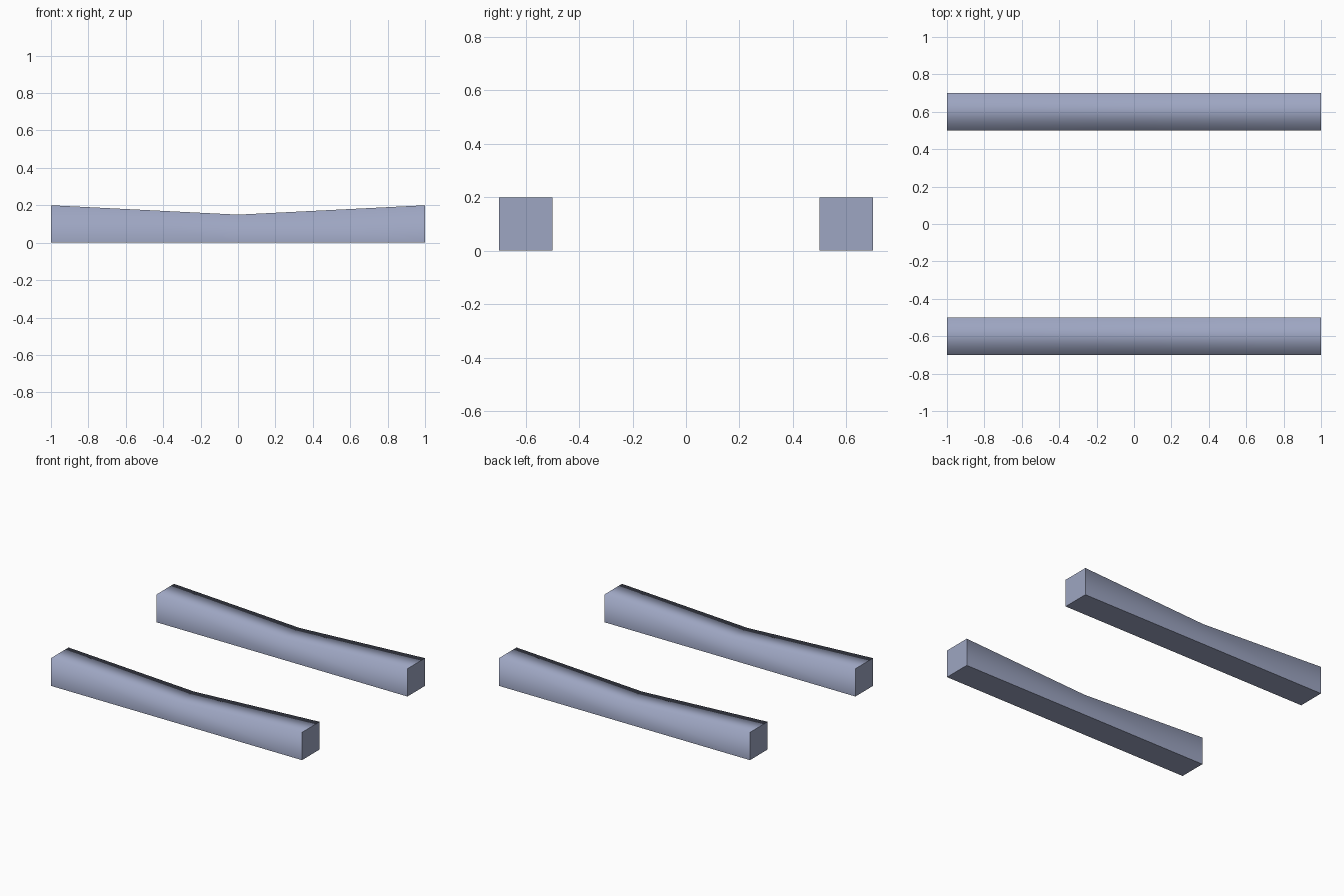
import bpy, bmesh

if "Cube" in bpy.data.objects:
    bpy.data.objects.remove(bpy.data.objects["Cube"])

# Single flat colour
mat = bpy.data.materials.new("blue_grey")
mat.diffuse_color = (0.34, 0.38, 0.54, 1)
mat.use_nodes = True
mat.node_tree.nodes["Principled BSDF"].inputs["Base Color"].default_value = mat.diffuse_color

# Lengthwise stations of a rail: (x, height), dipping in the middle
STATIONS = [(-1, 0.20), (0, 0.15), (1, 0.20)]


def make_rail(name, y0, y1):
    bm = bmesh.new()
    rings = [[bm.verts.new(p) for p in
              ((x, y0, 0), (x, y1, 0), (x, y1, h), (x, y0, h))]
             for x, h in STATIONS]
    # side walls between stations
    for a, b in zip(rings, rings[1:]):
        for i in range(4):
            j = (i + 1) % 4
            bm.faces.new((a[i], b[i], b[j], a[j]))
    # end caps
    bm.faces.new(rings[0])
    bm.faces.new(rings[-1])
    bmesh.ops.recalc_face_normals(bm, faces=bm.faces)
    # long sides and top blend smoothly; ends and base stay crisp
    bm.normal_update()
    for f in bm.faces:
        f.smooth = abs(f.normal.x) < 0.9 and f.normal.z > -0.9
    for e in bm.edges:
        if any(not f.smooth for f in e.link_faces):
            e.smooth = False
    me = bpy.data.meshes.new(name)
    bm.to_mesh(me)
    bm.free()
    me.materials.append(mat)
    ob = bpy.data.objects.new(name, me)
    bpy.context.collection.objects.link(ob)


# Two parallel rails
make_rail("front_rail", -0.7, -0.5)
make_rail("back_rail", 0.5, 0.7)
